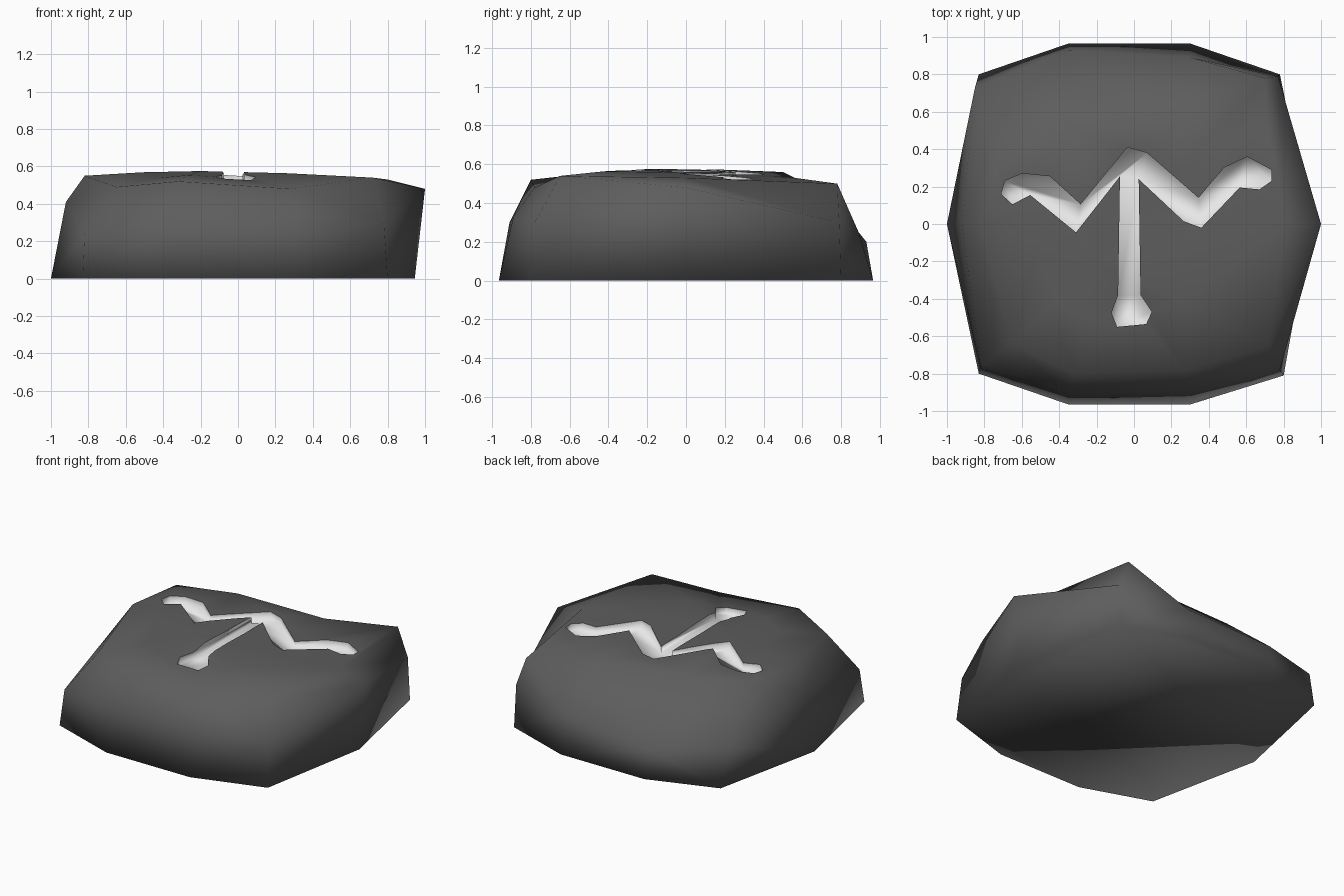
import bpy, bmesh
from mathutils import Vector
from mathutils.bvhtree import BVHTree

if "Cube" in bpy.data.objects:
    bpy.data.objects.remove(bpy.data.objects["Cube"])


def material(name, v):
    m = bpy.data.materials.new(name)
    m.diffuse_color = (v, v, v, 1)
    m.use_nodes = True
    m.node_tree.nodes["Principled BSDF"].inputs["Base Color"].default_value = m.diffuse_color
    return m


mats = [material("dark_stone", 0.11), material("pale_carving", 0.8)]


def make_object(name, bm):
    bmesh.ops.recalc_face_normals(bm, faces=bm.faces)
    mesh = bpy.data.meshes.new(name)
    bm.to_mesh(mesh)
    for m in mats:
        mesh.materials.append(m)
    ob = bpy.data.objects.new(name, mesh)
    bpy.context.collection.objects.link(ob)
    return ob


# Stone: three irregular ten-sided rings, counter-clockwise from the right
base = [(.945, 0, 0), (.78, .8, 0), (.3, .965, 0), (-.35, .965, 0), (-.83, .8, 0),
        (-1, 0, 0), (-.83, -.8, 0), (-.35, -.965, 0), (.3, -.965, 0), (.8, -.81, 0)]
waist = [(1, 0, .48), (.77, .79, .3), (.3, .89, .25), (-.35, .93, .2), (-.85, .73, .27),
         (-.92, 0, .41), (-.82, -.76, .24), (-.35, -.91, .3), (.3, -.89, .33), (.78, -.78, .3)]
crown = [(.8, 0, .53), (.7, .78, .5), (.28, .56, .53), (-.35, .5, .56), (-.76, .4, .55),
         (-.82, 0, .55), (-.65, -.64, .49), (-.32, -.8, .52), (.28, -.78, .48), (.72, -.65, .54)]
apex = Vector((-.2, -.2, .575))
inner = [Vector(p).lerp(apex, .5) + Vector((0, 0, .006)) for p in crown]

bm = bmesh.new()
rings = [[bm.verts.new(p) for p in ring] for ring in (base, waist, crown, inner)]
for lo, hi in zip(rings, rings[1:]):
    for i in range(10):
        j = (i + 1) % 10
        bm.faces.new((lo[i], lo[j], hi[j], hi[i]))
bm.faces.new(rings[0][::-1])
top = bm.verts.new(apex)
for i in range(10):
    bm.faces.new((rings[-1][i], rings[-1][(i + 1) % 10], top))
bmesh.ops.triangulate(bm, faces=[f for f in bm.faces if len(f.verts) == 4])
stone = make_object("carved_stone", bm)
surface = BVHTree.FromBMesh(bm)
bm.free()

# Carving outline: zigzag arms and a central stem
outline = [(-.71, .16), (-.69, .23), (-.6, .27), (-.45, .255), (-.285, .105), (-.035, .41),
           (.07, .38), (.345, .14), (.48, .3), (.605, .36), (.735, .29), (.735, .23),
           (.67, .185), (.565, .195), (.36, -.02), (.265, .015), (.025, .24), (.035, -.38),
           (.095, -.47), (.065, -.535), (-.09, -.55), (-.12, -.475), (-.085, -.38),
           (-.075, .255), (-.31, -.045), (-.555, .155), (-.65, .105)]


def floor_z(x, y):
    hit = surface.ray_cast(Vector((x, y, 2)), Vector((0, 0, -1)))[0]
    return hit.z - .045


# Cutter: its floor follows the stone's top surface
bm = bmesh.new()
low = [bm.verts.new((x, y, floor_z(x, y))) for x, y in outline]
high = [bm.verts.new((x, y, .9)) for x, y in outline]
n = len(outline)
for i in range(n):
    j = (i + 1) % n
    bm.faces.new((low[i], low[j], high[j], high[i]))
caps = [bm.faces.new(low), bm.faces.new(high[::-1])]
bmesh.ops.triangulate(bm, faces=caps, ngon_method='EAR_CLIP')
for f in bm.faces:
    f.material_index = 1
cutter = make_object("carving_cutter", bm)
bm.free()
cutter.hide_render = True

# Cut the carving into the stone and bake the result
mod = stone.modifiers.new("carving", 'BOOLEAN')
mod.operation = 'DIFFERENCE'
mod.solver = 'EXACT'
mod.object = cutter
bpy.context.view_layer.update()
graph = bpy.context.evaluated_depsgraph_get()
carved = bpy.data.meshes.new_from_object(stone.evaluated_get(graph))
stone.modifiers.clear()
stone.data = carved
bpy.data.objects.remove(cutter)

# Smooth stone with a sharp rim around the carving
bm = bmesh.new()
bm.from_mesh(carved)
for f in bm.faces:
    f.smooth = True
for e in bm.edges:
    if len({f.material_index for f in e.link_faces}) > 1:
        e.smooth = False
bm.to_mesh(carved)
bm.free()
